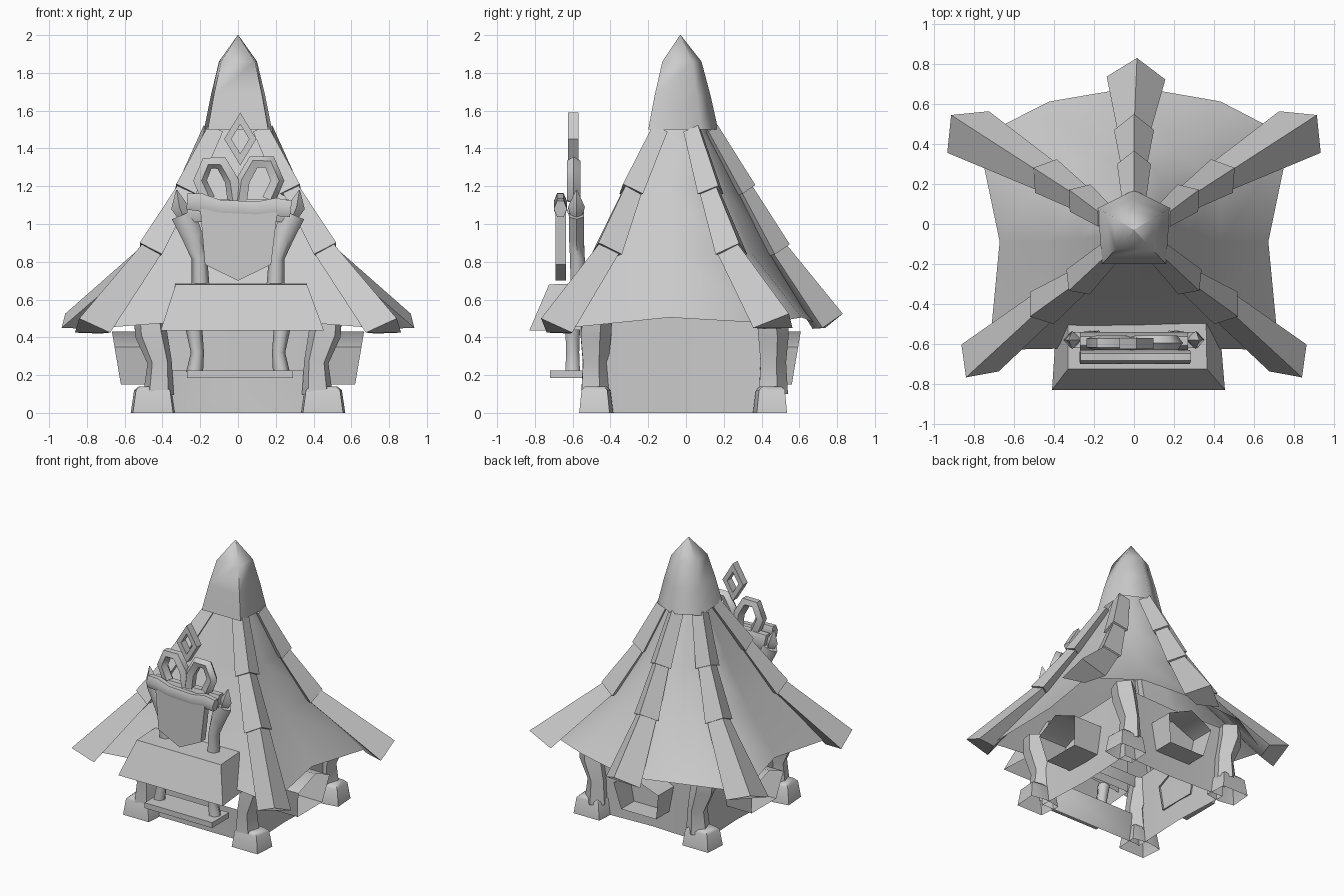
import bpy, bmesh, math
from mathutils import Vector as V

if "Cube" in bpy.data.objects:
    bpy.data.objects.remove(bpy.data.objects["Cube"])

stone = bpy.data.materials.new("plain_grey")
stone.diffuse_color = (0.6, 0.6, 0.6, 1)
stone.use_nodes = True
stone.node_tree.nodes["Principled BSDF"].inputs["Base Color"].default_value = stone.diffuse_color


def finish(name, bm, angle=50):
    bmesh.ops.recalc_face_normals(bm, faces=bm.faces)
    me = bpy.data.meshes.new(name)
    bm.to_mesh(me)
    bm.free()
    me.materials.append(stone)
    ob = bpy.data.objects.new(name, me)
    bpy.context.collection.objects.link(ob)
    bpy.ops.object.select_all(action='DESELECT')
    ob.select_set(True)
    bpy.context.view_layer.objects.active = ob
    bpy.ops.object.shade_smooth_by_angle(angle=math.radians(angle))
    return ob


def loft(name, rings, start=True, end=True, skip=(), angle=50):
    """Skin a list of point rings; skip holds (row, column) faces to leave open."""
    bm = bmesh.new()
    rows = [[bm.verts.new(p) for p in r] for r in rings]
    n = len(rows[0])
    for i in range(len(rows) - 1):
        for j in range(n):
            if (i, j) not in skip:
                k = (j + 1) % n
                bm.faces.new((rows[i][j], rows[i][k], rows[i + 1][k], rows[i + 1][j]))
    if start:
        bm.faces.new(rows[0][::-1])
    if end:
        bm.faces.new(rows[-1])
    return finish(name, bm, angle)


def tube(name, path, sizes, sides=6, ref=(0, 0, 1), turn=0.0, caps=True):
    """Sweep a polygon along a path; sizes are (half width, half height)."""
    path, rings, n = [V(p) for p in path], [], len(path)
    for i, p in enumerate(path):
        t = (path[min(i + 1, n - 1)] - path[max(i - 1, 0)]).normalized()
        s = t.cross(V(ref)).normalized()
        u = s.cross(t)
        w, h = sizes[i]
        a = [turn + 2 * math.pi * k / sides for k in range(sides)]
        rings.append([p + s * w * math.cos(b) + u * h * math.sin(b) for b in a])
    return loft(name, rings, caps, caps, angle=62)


# Roof corner lines, from cap to eave (front right, back right, back, back left, front left)
HEIGHTS = (1.48, 1.17, 0.85, 0.47)
fr = [(0.13, -0.15), (0.28, -0.29), (0.46, -0.42), (0.77, -0.67)]
br = [(0.15, 0.04), (0.27, 0.13), (0.44, 0.24), (0.83, 0.46)]
bk = [(0.0, 0.13), (0.0, 0.30), (0.0, 0.47), (0.01, 0.73)]
flip = lambda line: [(-x, y) for x, y in line]
corners = [fr, br, bk, flip(br), flip(fr)]
eave = lambda c: 0.45 if c in (0, 4) else 0.475

# Concave five-sided roof shell, open underneath
rings = [[(x * 0.6, y * 0.6 - 0.01, 1.6) for x, y in
          [(V(corners[c // 2][0]) + V(corners[(c + c % 2) // 2 % 5][0])) / 2 for c in range(10)]]]
for lv, z in enumerate(HEIGHTS):
    ring = []
    for c in range(5):
        a, b = V(corners[c][lv]), V(corners[(c + 1) % 5][lv])
        pull = (0.84, 1.03, 1.03, 0.84, 0.92)[c] if lv == 3 else 0.97
        m = (a + b) / 2 * pull
        k = 0.94 if lv == 3 else 0.98
        ring.append((a.x * k, a.y * k, eave(c) if lv == 3 else z))
        ring.append((m.x, m.y, z + (0.035 if lv == 3 else 0)))
    rings.append(ring)
loft("roof", rings, False, False, angle=60)

# Overlapping ridge beams, three flared pieces per corner; the last ends on a splayed cut
splay = [(0.585, -0.81), (0.707, 0.707), (0.05, 1.0), (-0.707, 0.707), (-0.585, -0.81)]
for c, line in enumerate(corners):
    pts = [V((x, y, z)) for (x, y), z in zip(line, HEIGHTS)]
    pts[3].z = eave(c)
    for i, (w0, w1) in enumerate(((0.06, 0.085), (0.065, 0.1), (0.08, 0.145))):
        a, b = pts[i], pts[i + 1]
        t = (b - a).normalized()
        rings = []
        for p, w, last in ((a - (b - a) * 0.06, w0, False), (b, w1, i == 2)):
            side = t.cross(V((0, 0, 1))).normalized()
            up = side.cross(t) * w * 0.9
            drop = V((0, 0, 0.01))
            if last:
                out = V((*splay[c], 0))
                side = out.cross(V((0, 0, 1))).normalized()
                up = out * (0.1 if c == 2 else 0.12) + V((0, 0, 0.05))
                w = 0.115 if c in (0, 4) else 0.147
                drop = V((0, 0, 0.025))
            rings.append([p + side * w - drop, p + up, p - side * w - drop, p - up * 0.6])
        loft(f"roof_ridge_{c}_{i}", rings)

# Five-sided roof cap with a point
penta = [(0.0, 0.20), (-0.18, 0.11), (-0.16, -0.17), (0.16, -0.17), (0.18, 0.11)]
cap = [[(x * s, y * s - 0.03, z) for x, y in penta]
       for z, s in ((1.50, 1.0), (1.68, 0.80), (1.86, 0.56), (2.0, 0.01))]
loft("roof_cap", cap, False, angle=75)

# Walls: open underneath, bowed inward, with the counter opening at the front
wall = [(-0.43, -0.46), (-0.39, -0.45), (0.42, -0.45), (0.43, -0.46), (0.41, -0.02),
        (0.43, 0.42), (0.0, 0.40), (-0.43, 0.42), (-0.41, -0.02)]
loft("walls", [[(x, y, z) for x, y in wall] for z in (0, 0.225, 0.44, 0.53)],
     False, False, skip=((1, 1),))

# Flared pentagon window frames on the right, back and left, with the wall as their pane
pane = [(-0.145, 0.15), (0.145, 0.15), (0.185, 0.35), (0.0, 0.43), (-0.185, 0.35)]
for name, turn, out in (("right", 0, 0.62), ("back", 90, 0.56), ("left", 180, 0.62)):
    c, s = math.cos(math.radians(turn)), math.sin(math.radians(turn))
    shift = V((0, 0, 0)) if turn == 90 else V((0, -0.035, 0))
    rings = []
    for inner in (True, False):
        ring = []
        for t, z in pane:
            d = 0.405 if inner else out + (z - 0.15) * 0.17
            ring.append(V((d * c - t * s, d * s + t * c, z)) + shift)
        rings.append(ring)
    loft(f"window_{name}", rings, False, False, angle=75)

for sx in (-1, 1):
    side = "left" if sx < 0 else "right"
    # Corner legs with block feet
    for end, y, sy in (("front", -0.485, -1), ("back", 0.455, 1)):
        tube(f"{end}_leg_{side}",
             [(sx * 0.42, y, 0.10), (sx * 0.415, y, 0.27), (sx * 0.46, y, 0.42),
              (sx * 0.47, y - sy * 0.01, 0.52)],
             ((0.085, 0.085), (0.068, 0.075), (0.09, 0.09), (0.085, 0.085)),
             sides=5, ref=(0, 1, 0), turn=0.3, caps=False)
        foot = [(-1, -0.8), (0, -1), (1, -0.8), (0.9, 0.8), (-0.9, 0.8)]
        loft(f"{end}_foot_{side}",
             [[(sx * (0.45 + px * w), y - py * w * 0.85 * -sy, z) for px, py in foot]
              for z, w in ((0, 0.118), (0.12, 0.1), (0.14, 0.075))], False, True)
    # Counter posts under the awning
    tube(f"counter_post_{side}",
         [(sx * 0.23, -0.6, 0.21), (sx * 0.215, -0.6, 0.32), (sx * 0.235, -0.6, 0.46)],
         ((0.045, 0.045), (0.035, 0.04), (0.045, 0.045)), ref=(0, 1, 0))
    # Curved arms above the awning that carry the sign
    tube(f"sign_arm_{side}",
         [(sx * 0.195, -0.57, 0.6), (sx * 0.205, -0.575, 0.82), (sx * 0.24, -0.58, 0.93),
          (sx * 0.29, -0.58, 1.05)],
         ((0.05, 0.045), (0.042, 0.045), (0.055, 0.045), (0.065, 0.045)), ref=(0, 1, 0))
    # Pointed finials on the arms
    tube(f"arm_finial_{side}",
         [(sx * 0.29, -0.58, 1.04), (sx * 0.31, -0.58, 1.09), (sx * 0.325, -0.58, 1.18)],
         ((0.03, 0.03), (0.045, 0.045), (0.003, 0.003)), sides=4, ref=(0, 1, 0))
    # Curled ornaments
    curl = [(0.015, 1.12), (0.03, 1.23), (0.085, 1.325), (0.165, 1.325), (0.205, 1.23),
            (0.16, 1.13)]
    tube(f"curl_{side}", [(sx * x, -0.595, z) for x, z in curl],
         ((0.04, 0.038),) * 6, sides=5, ref=(0, 1, 0))

# Counter plank
loft("counter_plank", [[(x, y, z) for x, y in ((-0.27, -0.72), (0.29, -0.72),
                                              (0.29, -0.52), (-0.27, -0.52))]
                       for z in (0.185, 0.225)])

# Awning over the counter, open underneath
loft("awning", [[(-0.41, -0.83, 0.435), (0.455, -0.83, 0.435),
                 (0.43, -0.53, 0.44), (-0.39, -0.53, 0.44)],
                [(-0.33, -0.725, 0.68), (0.365, -0.725, 0.68),
                 (0.36, -0.46, 0.69), (-0.33, -0.46, 0.69)]], False, True, angle=40)

# Hanging shield-shaped sign
shield = [(0, 0.70), (0.175, 0.785), (0.21, 1.08), (-0.20, 1.08), (-0.175, 0.785)]
loft("sign_board", [[(x, y, z) for x, z in shield] for y in (-0.69, -0.635)])

# Wavy scroll bar along the top of the sign
tube("sign_scroll", [(-0.27, -0.665, 1.12), (-0.2, -0.665, 1.115), (-0.1, -0.665, 1.085),
                     (0.1, -0.665, 1.075), (0.2, -0.665, 1.09), (0.28, -0.665, 1.08)],
     ((0.035, 0.05), (0.035, 0.055), (0.035, 0.05), (0.035, 0.05), (0.035, 0.055),
      (0.035, 0.05)))

# Bar that ties the arms together behind the sign
tube("sign_crossbar", [(-0.27, -0.585, 1.07), (0.27, -0.585, 1.07)], ((0.045, 0.07),) * 2)

# Open diamond ornament on top
diamond = [[(0.012 + x * k, y, 1.45 + z * k) for x, z in ((0, 0.14), (0.085, 0), (0, -0.14),
                                                         (-0.085, 0))]
           for k, y in ((1, -0.625), (1, -0.57), (0.55, -0.57), (0.55, -0.625), (1, -0.625))]
loft("diamond_ornament", diamond, False, False)
